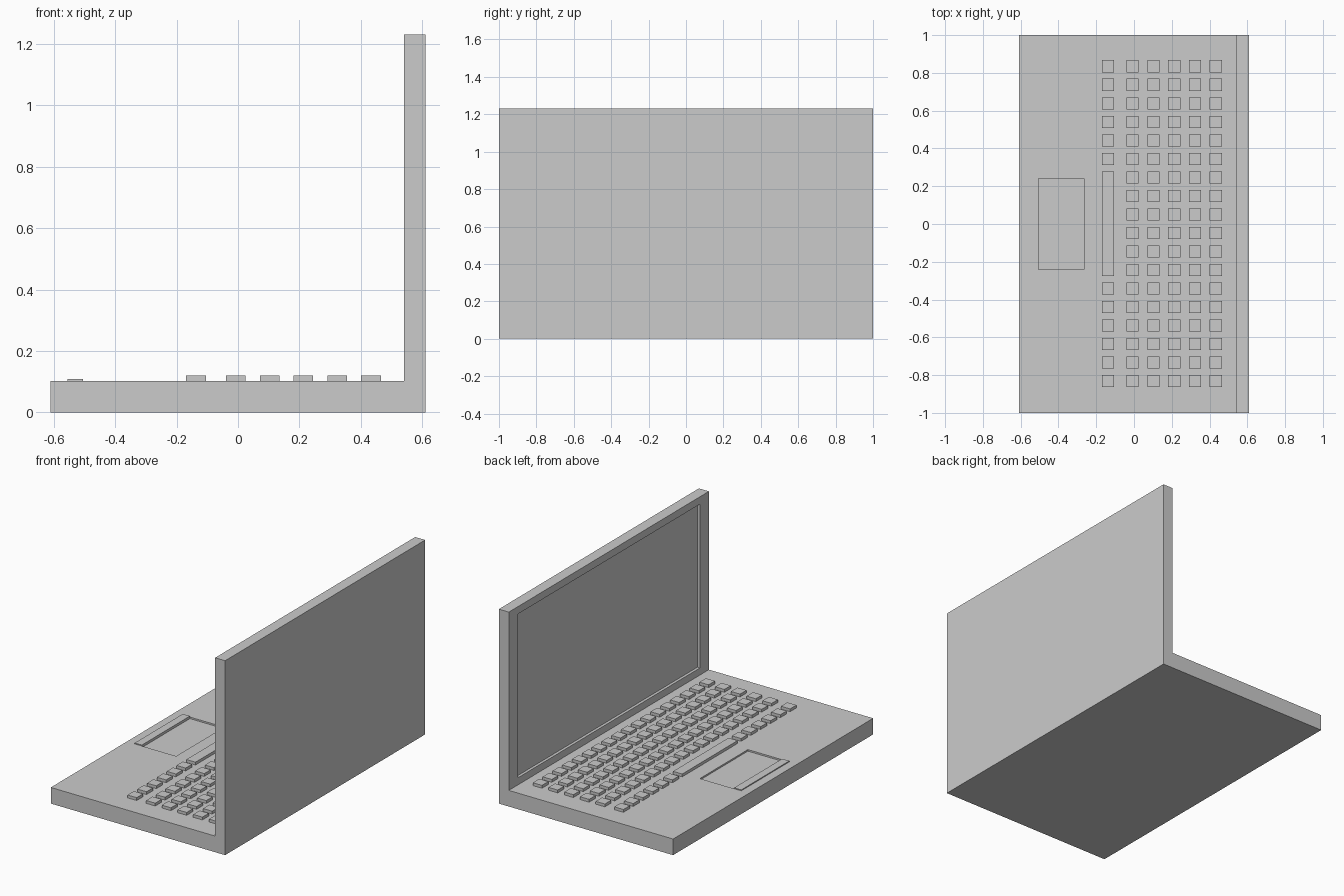
import bpy, bmesh
from mathutils import Matrix, Vector

if "Cube" in bpy.data.objects:
    bpy.data.objects.remove(bpy.data.objects["Cube"])


def add_box(bm, lo, hi):
    lo, hi = Vector(lo), Vector(hi)
    mat = Matrix.Translation((lo + hi) / 2) @ Matrix.Diagonal((*(hi - lo), 1))
    bmesh.ops.create_cube(bm, size=1, matrix=mat)


def finish(bm, name):
    mesh = bpy.data.meshes.new(name)
    bmesh.ops.recalc_face_normals(bm, faces=bm.faces)
    bm.to_mesh(mesh)
    bm.free()
    obj = bpy.data.objects.new(name, mesh)
    bpy.context.collection.objects.link(obj)
    return obj


def boxes(name, *bounds):
    bm = bmesh.new()
    for lo, hi in bounds:
        add_box(bm, lo, hi)
    return finish(bm, name)


# Laptop body: L-shaped side profile swept across the width
HX, LID_X, DECK, TOP = 0.61, 0.54, 0.102, 1.23
profile = [(-HX, 0), (HX, 0), (HX, TOP), (LID_X, TOP), (LID_X, DECK), (-HX, DECK)]
bm = bmesh.new()
face = bm.faces.new([bm.verts.new((x, -1, z)) for x, z in profile])
ext = bmesh.ops.extrude_face_region(bm, geom=[face])
bmesh.ops.translate(bm, vec=(0, 2, 0),
                    verts=[v for v in ext["geom"] if isinstance(v, bmesh.types.BMVert)])
body = finish(bm, "laptop_body")

# Shallow recesses for the screen and the touchpad
cutters = [
    boxes("screen_cutter", ((LID_X - 0.1, -0.91, 0.147), (LID_X + 0.018, 0.91, 1.183))),
    boxes("touchpad_cutter", ((-0.505, -0.24, DECK - 0.01), (-0.265, 0.24, DECK + 0.1))),
]
for cutter in cutters:
    cutter.hide_render = True
    cutter.hide_viewport = False
    cutter.display_type = 'WIRE'
    mod = body.modifiers.new(cutter.name, 'BOOLEAN')
    mod.operation = 'DIFFERENCE'
    mod.solver = 'EXACT'
    mod.object = cutter

# Raised touchpad button
boxes("touchpad_button", ((-0.555, -0.24, DECK - 0.01), (-0.505, 0.24, DECK + 0.006)))

# Keyboard: 6 rows of 18 keys, with the space bar replacing the middle of the first row
HALF, PITCH, KEY_TOP = 0.032, 0.098, 0.12
rows = [-0.137, -0.007, 0.103, 0.213, 0.323, 0.433]
keys = []
for r, x in enumerate(rows):
    for i in range(18):
        if r == 0 and 6 <= i < 12:
            continue
        y = (i - 8.5) * PITCH + 0.002
        keys.append(((x - HALF, y - HALF, DECK), (x + HALF, y + HALF, KEY_TOP)))
boxes("keys", *keys)
boxes("space_bar", ((rows[0] - HALF, -0.275, DECK), (rows[0] + HALF, 0.279, KEY_TOP)))
